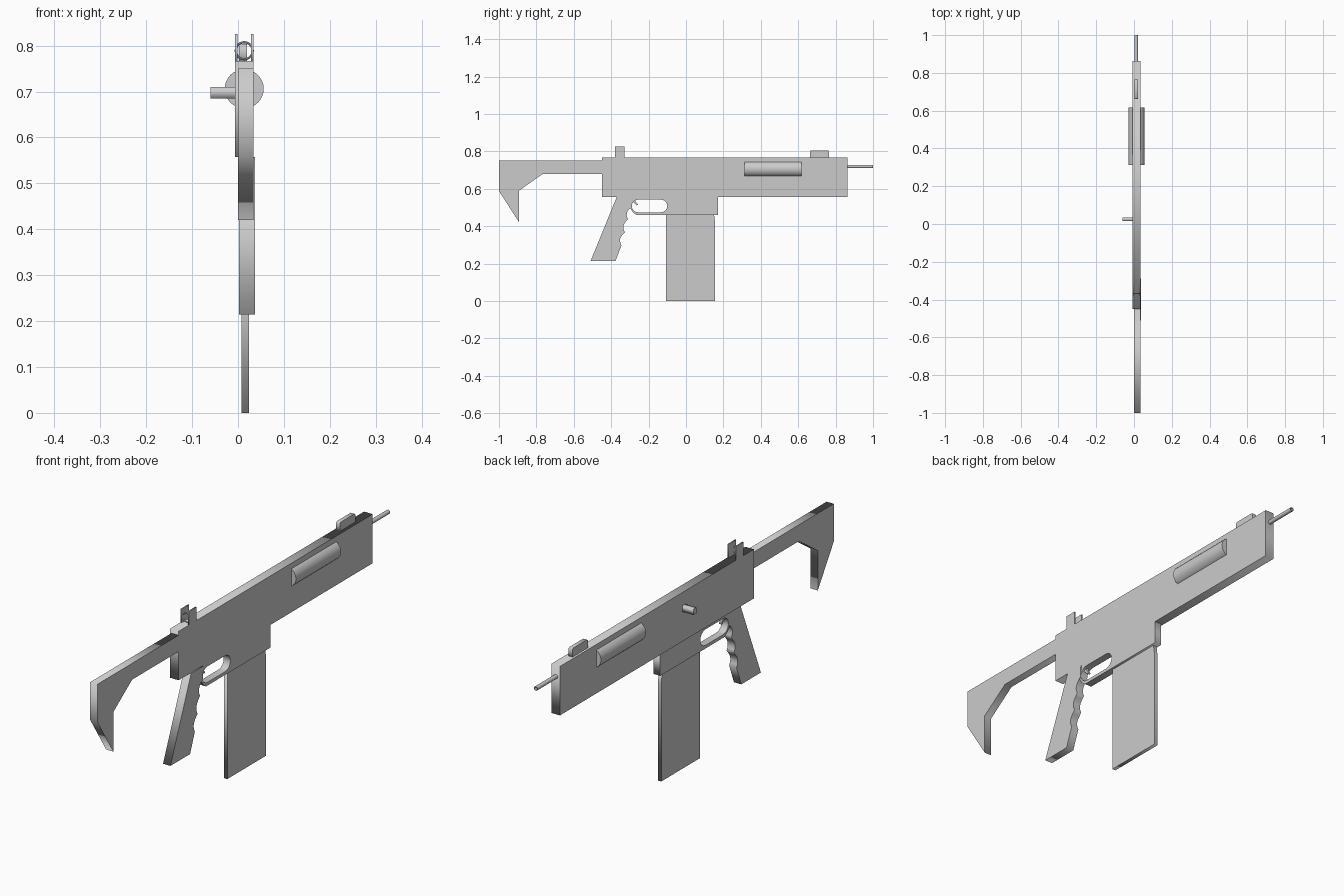
import bpy, bmesh, math
from mathutils import Matrix, Vector

cube = bpy.data.objects.get("Cube")
if cube:
    bpy.data.objects.remove(cube, do_unlink=True)

grey = bpy.data.materials.new("plain_grey")
grey.use_nodes = True
GREY = (0.6, 0.6, 0.6, 1)
grey.diffuse_color = GREY
grey.node_tree.nodes["Principled BSDF"].inputs["Base Color"].default_value = GREY

# Side-profile axes: local x -> y, local y -> z, local z -> x
SIDE = Matrix(((0, 0, 1, 0), (1, 0, 0, 0), (0, 1, 0, 0), (0, 0, 0, 1)))


def finish(name, bm):
    """Turn a bmesh into a named, coloured object."""
    bmesh.ops.remove_doubles(bm, verts=bm.verts, dist=0.0001)
    bmesh.ops.recalc_face_normals(bm, faces=bm.faces)
    mesh = bpy.data.meshes.new(name)
    bm.to_mesh(mesh)
    bm.free()
    mesh.materials.append(grey)
    obj = bpy.data.objects.new(name, mesh)
    bpy.context.collection.objects.link(obj)
    return obj


def smooth(obj):
    bpy.ops.object.select_all(action='DESELECT')
    obj.select_set(True)
    bpy.context.view_layer.objects.active = obj
    bpy.ops.object.shade_smooth_by_angle(angle=math.radians(35))


def plate(name, x0, x1, *outlines):
    """Extrude a (y, z) outline from x0 to x1; further outlines are holes."""
    curve = bpy.data.curves.new(name + "_profile", 'CURVE')
    curve.dimensions = '2D'
    curve.fill_mode = 'BOTH'
    curve.extrude = (x1 - x0) / 2
    for pts in outlines:
        spline = curve.splines.new('POLY')
        spline.points.add(len(pts) - 1)
        for p, (y, z) in zip(spline.points, pts):
            p.co = (y, z, 0, 1)
        spline.use_cyclic_u = True
    helper = bpy.data.objects.new(name + "_profile", curve)
    bpy.context.collection.objects.link(helper)
    graph = bpy.context.evaluated_depsgraph_get()
    mesh = bpy.data.meshes.new_from_object(helper.evaluated_get(graph))
    bpy.data.objects.remove(helper, do_unlink=True)
    bm = bmesh.new()
    bm.from_mesh(mesh)
    bpy.data.meshes.remove(mesh)
    bm.transform(Matrix.Translation(((x0 + x1) / 2, 0, 0)) @ SIDE)
    return finish(name, bm)


def rect(y0, y1, z0, z1):
    return [(y0, z0), (y1, z0), (y1, z1), (y0, z1)]


def lathe(name, x, z, profile, closed, sides=32):
    """Spin (radius, y) points around an axis along y."""
    bm = bmesh.new()
    verts = [bm.verts.new((x + r, y, z)) for r, y in profile]
    edges = [bm.edges.new(pair) for pair in zip(verts, verts[1:])]
    if closed:
        edges.append(bm.edges.new((verts[-1], verts[0])))
    bmesh.ops.spin(bm, geom=verts + edges, cent=(x, 0, z), axis=(0, 1, 0),
                   angle=math.tau, steps=sides, use_duplicate=False)
    obj = finish(name, bm)
    smooth(obj)
    return obj


# Body and shoulder stock
plate("receiver", -0.007, 0.034, rect(-0.45, 0.863, 0.557, 0.767))
plate("stock", 0, 0.034, [(-1, 0.75), (-0.45, 0.75), (-0.45, 0.68), (-0.765, 0.68),
                          (-0.892, 0.59), (-0.892, 0.42), (-1, 0.588)])

# Magazine housing and trigger guard, with a rounded opening
opening = []
R = 0.034
for end, start in ((-0.134, -90), (-0.256, 90)):
    for i in range(9):
        a = math.radians(start + 180 * i / 8)
        opening.append((end + R * math.cos(a), 0.508 + R * math.sin(a)))
guard = [(-0.33, 0.557), (0.172, 0.557), (0.172, 0.46), (-0.265, 0.46),
         (-0.285, 0.475), (-0.304, 0.505)]
plate("guard_and_housing", 0.002, 0.034, guard, opening)
plate("magazine", 0.008, 0.024, [(-0.107, 0), (0.156, 0), (0.156, 0.42),
                                 (0.15, 0.46), (-0.107, 0.46)])
plate("trigger", 0.012, 0.024, [(-0.292, 0.546), (-0.268, 0.546), (-0.27, 0.532),
                                (-0.256, 0.514), (-0.263, 0.511), (-0.282, 0.528)])

# Grip with scalloped finger grooves along its front edge
ridges = [Vector(p) for p in ((-0.29, 0.505), (-0.31, 0.437), (-0.327, 0.367), (-0.345, 0.297))]
grip = [(-0.377, 0.214), (-0.51, 0.214), (-0.37, 0.557), (-0.288, 0.557)]
for a, b in zip(ridges, ridges[1:]):
    for i in range(6):
        t = i / 6
        p = a.lerp(b, t)
        grip.append((p.x - 0.016 * math.sin(math.pi * t), p.y))
grip.append(tuple(ridges[-1]))
plate("grip", 0.002, 0.037, grip)

# Charging handle
plate("charging_handle", -0.06, -0.005, rect(0.015, 0.035, 0.685, 0.71))

# Rounded side covers, formed by one cylinder through the body
lathe("side_covers", 0.0135, 0.706, [(0, 0.312), (0.0425, 0.312), (0.0425, 0.617), (0, 0.617)], False)

# Hollow barrel
lathe("barrel", 0.012, 0.719, [(0, 0.85), (0.009, 0.85), (0.009, 1), (0.006, 1),
                               (0.006, 0.93), (0, 0.93)], False, 16)

# Sights: two rear posts around a ring, and a front blade
for side, x in (("right", -0.007), ("left", 0.0285)):
    plate("rear_sight_post_" + side, x, x + 0.0055, rect(-0.38, -0.33, 0.76, 0.825))
ring = [(0.0185 + 0.0025 * math.cos(math.tau * i / 8), -0.368 + 0.0025 * math.sin(math.tau * i / 8))
        for i in range(8)]
lathe("rear_sight_ring", 0.0135, 0.789, ring, True, 24)
plate("front_sight", 0.002, 0.02, [(0.662, 0.76), (0.765, 0.76), (0.765, 0.8),
                                   (0.76, 0.804), (0.667, 0.804), (0.662, 0.8)])
